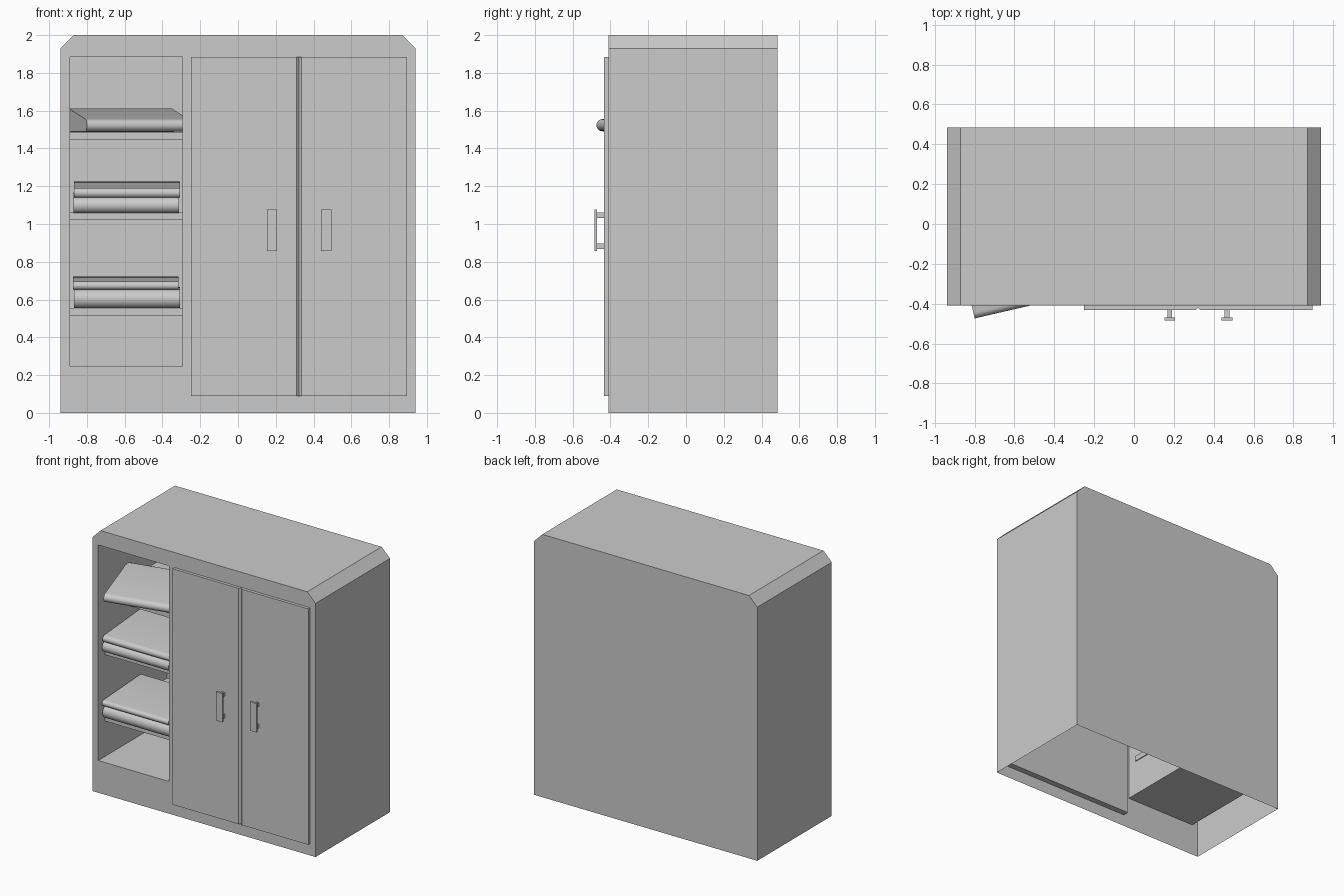
import bpy, bmesh
from math import sin, cos, pi, radians
from mathutils import Matrix, Vector

if "Cube" in bpy.data.objects:
    bpy.data.objects.remove(bpy.data.objects["Cube"])


def finish(name, bm, smooth=False):
    me = bpy.data.meshes.new(name)
    bm.to_mesh(me)
    bm.free()
    ob = bpy.data.objects.new(name, me)
    bpy.context.collection.objects.link(ob)
    if smooth:
        bpy.ops.object.select_all(action='DESELECT')
        bpy.context.view_layer.objects.active = ob
        ob.select_set(True)
        bpy.ops.object.shade_smooth_by_angle(angle=radians(35))
    return ob


def add_prism(bm, pts, depth):
    """Solid from a closed loop of 3D points swept by a depth vector."""
    a = [bm.verts.new(p) for p in pts]
    b = [bm.verts.new(Vector(p) + Vector(depth)) for p in pts]
    bm.faces.new(a)
    bm.faces.new(b[::-1])
    for i in range(len(a)):
        j = (i + 1) % len(a)
        bm.faces.new((a[j], a[i], b[i], b[j]))
    bmesh.ops.recalc_face_normals(bm, faces=bm.faces)


def add_box(bm, x0, x1, y0, y1, z0, z1):
    add_prism(bm, [(x0, y0, z0), (x1, y0, z0), (x1, y0, z1), (x0, y0, z1)], (0, y1 - y0, 0))


# Cabinet shell: open below, chamfered top corners, niche sunk in the front
YF, YB, NICHE_BACK = -0.41, 0.485, 0.42
outer = [(-.94, 0), (.94, 0), (.94, 1.93), (.87, 2), (-.87, 2), (-.94, 1.93)]
hole = [(-.89, .245), (-.295, .245), (-.295, 1.885), (-.89, 1.885)]
bm = bmesh.new()
f = [bm.verts.new((x, YF, z)) for x, z in outer]
b = [bm.verts.new((x, YB, z)) for x, z in outer]
h = [bm.verts.new((x, YF, z)) for x, z in hole]
n = [bm.verts.new((x, NICHE_BACK, z)) for x, z in hole]
bm.faces.new((f[0], f[1], h[1], h[0]))
bm.faces.new((f[1], f[2], f[3], h[2], h[1]))
bm.faces.new((f[3], f[4], h[3], h[2]))
bm.faces.new((f[4], f[5], f[0], h[0], h[3]))
bm.faces.new(b[::-1])
bm.faces.new(n)
for i in range(1, 6):
    j = (i + 1) % 6
    bm.faces.new((f[j], f[i], b[i], b[j]))
for i in range(4):
    j = (i + 1) % 4
    bm.faces.new((h[i], h[j], n[j], n[i]))
finish("cabinet_body", bm)

# Shelves in the niche
for i, z in enumerate((.515, 1.02, 1.445)):
    bm = bmesh.new()
    add_box(bm, -.897, -.288, -.33, NICHE_BACK, z, z + .04)
    finish(f"shelf_{i + 1}", bm)

# Doors, chamfered where they meet
for name, edge, mid, s in (("left_door", -.25, .322, 1), ("right_door", .895, .322, -1)):
    bm = bmesh.new()
    prof = [(edge, -.433), (mid - s * .013, -.433), (mid, -.42), (mid, -.365), (edge, -.365)]
    add_prism(bm, [(x, y, .09) for x, y in prof], (0, 0, 1.795))
    finish(name, bm)

# Door handles: grip plate on two posts
for name, x in (("left_handle", .18), ("right_handle", .467)):
    bm = bmesh.new()
    add_box(bm, x - .027, x + .027, -.485, -.47, .857, 1.077)
    for z in (.882, 1.047):
        add_box(bm, x - .012, x + .012, -.472, -.425, z - .014, z + .014)
    finish(name, bm)


def folded_cloth(name, width, length, z0, z1, r0, r1):
    """Tapered roll-ended layer, front-left corner at the origin."""
    yc, k = length - r1, 12
    pts = [(0, r0 - r0 * sin(pi * i / k), z0 - r0 * cos(pi * i / k)) for i in range(k + 1)]
    pts += [(0, yc + r1 * sin(pi * i / k), z1 + r1 * cos(pi * i / k)) for i in range(k + 1)]
    bm = bmesh.new()
    add_prism(bm, pts, (width, 0, 0))
    return finish(name, bm, True)


# Folded cloths: skewed one on top, two stacked piles below
ob = folded_cloth("top_cloth", .56, .49, 1.523, 1.55, .032, .062)
ob.data.transform(Matrix.Translation((-.8, -.474, 0)) @ Matrix.Rotation(radians(13), 4, 'Z'))
layers = (
    ("middle_cloth_lower", -.872, 1.1, 1.113, .042, .055),
    ("middle_cloth_upper", -.868, 1.165, 1.196, .026, .029),
    ("bottom_cloth_lower", -.868, .604, .61, .05, .056),
    ("bottom_cloth_upper", -.874, .674, .692, .022, .029),
)
for name, x, z0, z1, r0, r1 in layers:
    ob = folded_cloth(name, .56, .49, z0, z1, r0, r1)
    ob.data.transform(Matrix.Translation((x, -.39, 0)))
